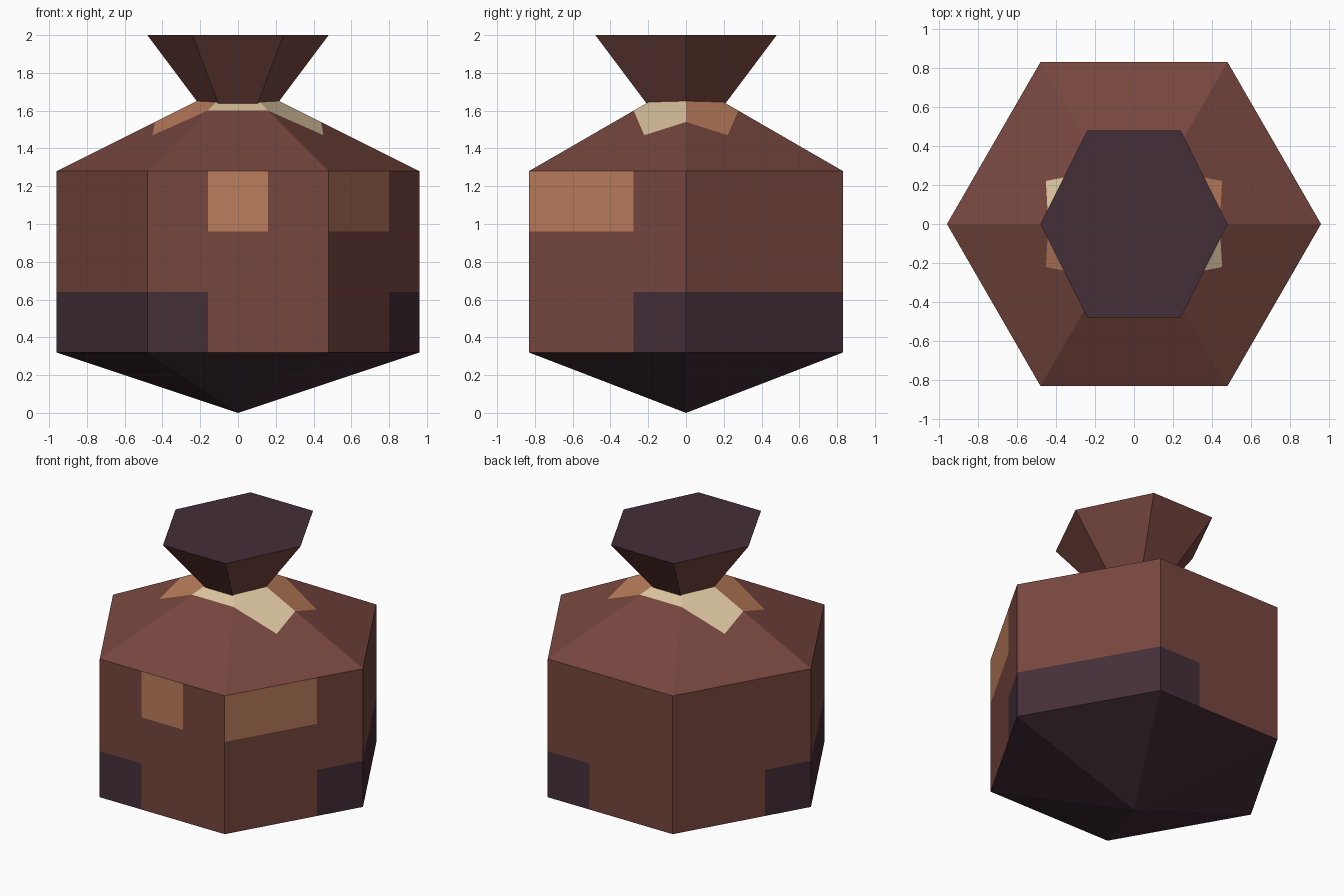
import bpy, bmesh, math
from mathutils import Vector

if "Cube" in bpy.data.objects:
    bpy.data.objects.remove(bpy.data.objects["Cube"])


def colour(name, r, g, b):
    m = bpy.data.materials.new(name)
    m.diffuse_color = [(c / 255) ** 2.2 for c in (r, g, b)] + [1]
    m.use_nodes = True
    m.node_tree.nodes["Principled BSDF"].inputs["Base Color"].default_value = m.diffuse_color
    return m


BROWN, PURPLE, ORANGE, CREAM = range(4)
MATS = [colour("brown cloth", 118, 72, 65), colour("dark purple cloth", 70, 50, 59),
        colour("orange patch", 186, 124, 92), colour("cream cord", 217, 194, 156)]


def finish(bm, name):
    bmesh.ops.remove_doubles(bm, verts=bm.verts, dist=1e-4)
    bmesh.ops.recalc_face_normals(bm, faces=bm.faces)
    mesh = bpy.data.meshes.new(name)
    bm.to_mesh(mesh)
    bm.free()
    for m in MATS:
        mesh.materials.append(m)
    bpy.context.collection.objects.link(bpy.data.objects.new(name, mesh))


def face(bm, points, mat):
    bm.faces.new([bm.verts.new(p) for p in points]).material_index = mat


def corner(k, radius, z):
    a = math.radians(60 * k)
    return Vector((radius * math.cos(a), radius * math.sin(a), z))


R, BASE, RIM, APEX = 0.96, 0.32, 1.28, Vector((0, 0, 1.76))


def side_colour(k, col, row):
    # dark hem along the bottom row, orange patches on the front top row
    if row == 0 and (k % 3 == 0 or (k % 3 == 1 and col == 0) or (k % 3 == 2 and col == 2)):
        return PURPLE
    if row == 2 and (k, col) in ((4, 1), (5, 0), (5, 1)):
        return ORANGE
    return BROWN


def roof_point(k, s):
    # point on the ridge above corner k, s = 0 at the apex
    return APEX.lerp(corner(k, R, RIM), s)


def ridge(k):
    return roof_point(k, 0.458 if k % 3 == 0 else 1 / 3)


# Sack body: pointed base, 3 x 3 panels per side, sloping shoulders
bm = bmesh.new()
for k in range(6):
    def edge(i, z):
        return corner(k, R, z).lerp(corner(k + 1, R, z), i / 3)

    face(bm, [Vector((0, 0, 0))] + [edge(i, BASE) for i in (3, 2, 1, 0)], PURPLE)
    for row in range(3):
        z0, z1 = BASE + 0.32 * row, BASE + 0.32 * (row + 1)
        for col in range(3):
            face(bm, [edge(col, z0), edge(col + 1, z0), edge(col + 1, z1), edge(col, z1)],
                 side_colour(k, col, row))

    # cord patch around the neck, with a drooping corner on the four slanted faces
    lower = [ridge(k), ridge(k + 1)]
    if k % 3 != 1:
        u = 0.44 if k % 3 == 0 else 0.56
        droop = APEX.lerp(corner(k, R, RIM).lerp(corner(k + 1, R, RIM), u), 0.604)
        lower.insert(1, droop)
    face(bm, [APEX] + lower, ORANGE if k % 3 == 0 else CREAM)
    face(bm, [edge(i, RIM) for i in range(4)] + lower[::-1], BROWN)
finish(bm, "sack_body")

# Gathered neck: upturned hexagonal pyramid sunk into the shoulders
bm = bmesh.new()
top = [Vector((p.x, p.y * 1.155, p.z)) for p in (corner(k, 0.48, 2.0) for k in range(6))]
face(bm, top, PURPLE)
for k in range(6):
    face(bm, [Vector((0, 0, 1.36)), top[(k + 1) % 6], top[k]], BROWN)
finish(bm, "sack_neck")
